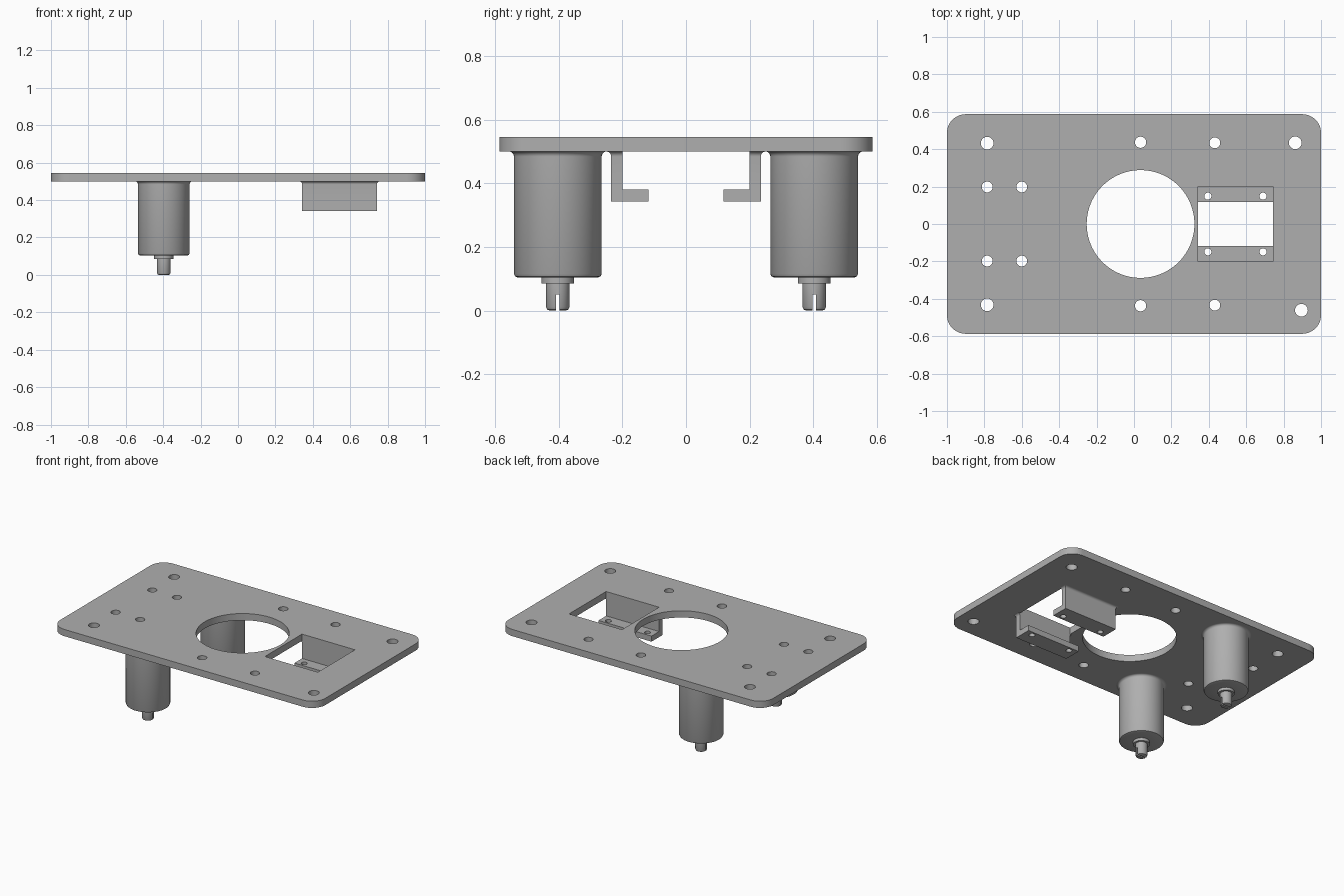
import bpy, bmesh
from math import sin, cos, pi, radians

old = bpy.data.objects.get("Cube")
if old:
    bpy.data.objects.remove(old)

grey = bpy.data.materials.new("mid grey")
grey.use_nodes = True
COLOUR = (0.43, 0.43, 0.43, 1)
grey.diffuse_color = COLOUR
grey.node_tree.nodes["Principled BSDF"].inputs["Base Color"].default_value = COLOUR

PLATE_LOW, PLATE_TOP = 0.5, 0.546
FILLET = 0.016


def finish(name, bm):
    bmesh.ops.recalc_face_normals(bm, faces=bm.faces)
    mesh = bpy.data.meshes.new(name)
    bm.to_mesh(mesh)
    bm.free()
    mesh.materials.append(grey)
    obj = bpy.data.objects.new(name, mesh)
    bpy.context.collection.objects.link(obj)
    return obj


def loft(name, rings):
    """Closed skin over a stack of rings with equal point counts."""
    bm = bmesh.new()
    rows = [[bm.verts.new(p) for p in ring] for ring in rings]
    n = len(rows[0])
    for a, b in zip(rows, rows[1:]):
        for i in range(n):
            j = (i + 1) % n
            bm.faces.new((a[i], a[j], b[j], b[i]))
    bm.faces.new(rows[0])
    bm.faces.new(rows[-1])
    return finish(name, bm)


def circle(x, y, z, r, n=64):
    return [(x + r * cos(2 * pi * i / n), y + r * sin(2 * pi * i / n), z) for i in range(n)]


def box(x0, x1, y0, y1, z):
    return [(x0, y0, z), (x1, y0, z), (x1, y1, z), (x0, y1, z)]


def cut(obj, cutter):
    cutter.hide_render = True
    mod = obj.modifiers.new("cut", 'BOOLEAN')
    mod.operation, mod.solver, mod.object = 'DIFFERENCE', 'EXACT', cutter
    bpy.context.view_layer.objects.active = obj
    bpy.ops.object.modifier_apply(modifier=mod.name)
    bpy.data.objects.remove(cutter)


def drill(obj, x, y, r, z0, z1, n=32):
    cut(obj, loft("drill_cutter", [circle(x, y, z, r, n) for z in (z0, z1)]))


def smooth(obj):
    bpy.ops.object.select_all(action='DESELECT')
    obj.select_set(True)
    bpy.context.view_layer.objects.active = obj
    bpy.ops.object.shade_smooth_by_angle(angle=radians(30))


def mirror_y(obj):
    mod = obj.modifiers.new("mirror", 'MIRROR')
    mod.use_axis = (False, True, False)
    mod.use_mirror_merge = False


# Concave fillet steps: (outward offset, height)
flare = [(FILLET * (1 - cos(a)), PLATE_LOW - FILLET + FILLET * sin(a))
         for a in [pi / 2 * i / 6 for i in range(7)]]

# Mounting plate with rounded corners
R = 0.1
outline = []
for k, (sx, sy) in enumerate([(1, 1), (-1, 1), (-1, -1), (1, -1)]):
    for i in range(13):
        a = pi / 2 * (k + i / 12)
        outline.append((sx * (1 - R) + R * cos(a), sy * (0.587 - R) + R * sin(a)))
plate = loft("mounting_plate", [[(x, y, z) for x, y in outline] for z in (PLATE_LOW, PLATE_TOP)])

# Openings and screw holes in the plate
drill(plate, 0.035, 0, 0.288, 0.4, 0.7, 96)
cut(plate, loft("window_cutter", [box(0.343, 0.743, -0.2, 0.2, z) for z in (0.4, 0.7)]))
for s in (1, -1):
    for x, y, r in [(-0.785, 0.432, 0.034), (-0.785, 0.198, 0.029), (-0.6, 0.198, 0.029),
                    (0.035, 0.437, 0.03), (0.432, 0.434, 0.029)]:
        drill(plate, x, s * y, r, 0.4, 0.7)
drill(plate, 0.862, 0.434, 0.034, 0.4, 0.7)
drill(plate, 0.895, -0.461, 0.034, 0.4, 0.7)
smooth(plate)

# Round posts with a collar and a slotted tip
PX, PY, PR = -0.397, -0.403, 0.138
profile = [(0.026, 0), (0.033, 0.003), (0.037, 0.011), (0.037, 0.085), (0.051, 0.085),
           (0.051, 0.104), (0.126, 0.104), (0.134, 0.107), (PR, 0.115)]
profile += [(PR + d, z) for d, z in flare]
post = loft("post", [circle(PX, PY, z, r) for r, z in profile])
cut(post, loft("slot_cutter", [box(PX - 0.1, PX + 0.1, PY - 0.005, PY + 0.005, z)
                               for z in (-0.1, 0.05)]))
smooth(post)
mirror_y(post)

# L-shaped brackets below the window, flared where they meet the plate
X0, X1, OUT, WALL, LIP = 0.343, 0.743, -0.235, -0.2, -0.118
rings = [box(X0, X1, OUT, LIP, 0.342), box(X0, X1, OUT, LIP, 0.38), box(X0, X1, OUT, WALL, 0.38)]
rings += [box(X0 - d, X1 + d, OUT - d, WALL, z) for d, z in flare]
bracket = loft("bracket", rings)
for x in (0.395, 0.69):
    drill(bracket, x, -0.149, 0.019, 0.3, 0.45)
smooth(bracket)
mirror_y(bracket)
